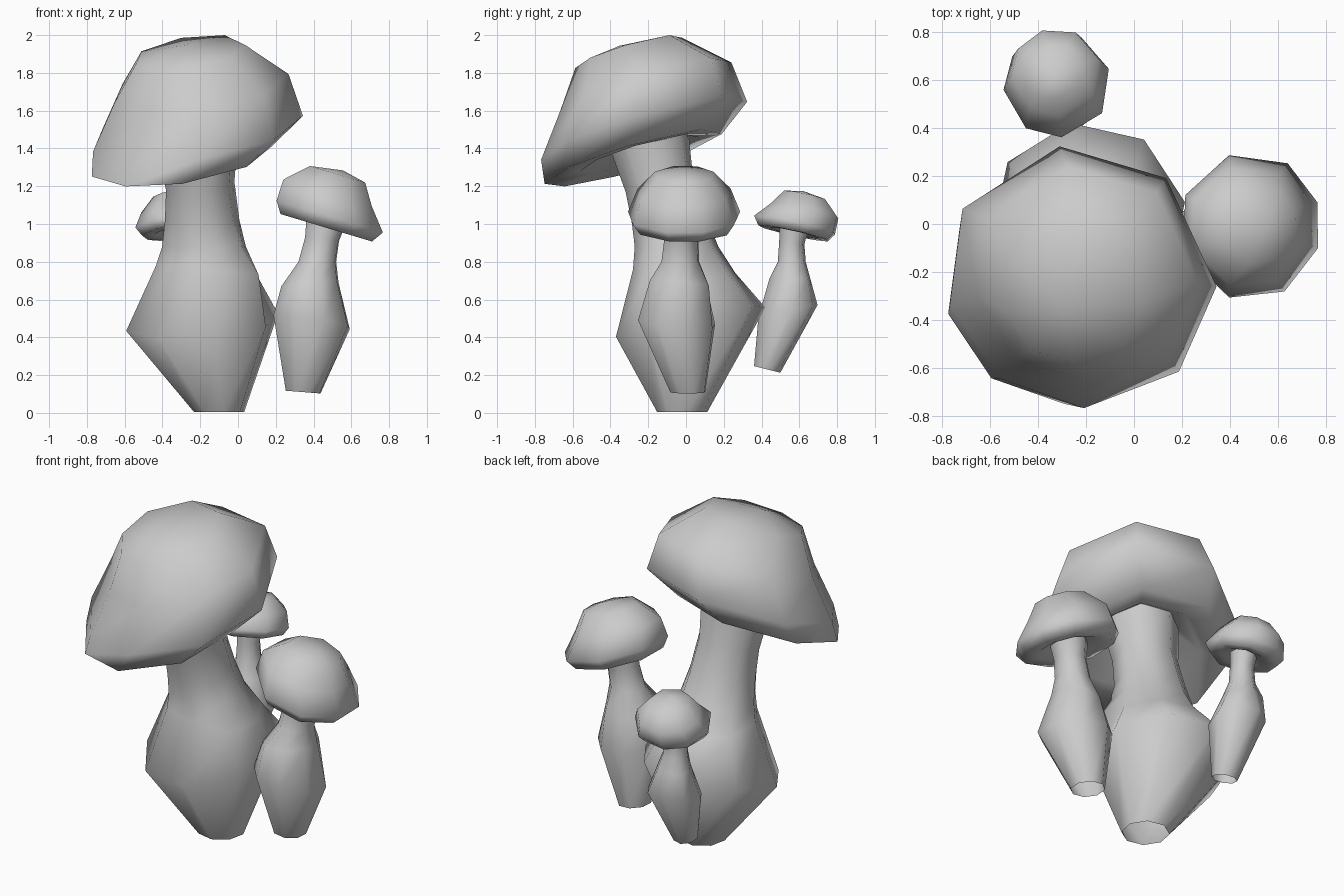
import bpy
import math
from mathutils import Vector

cube = bpy.data.objects.get("Cube")
if cube:
    bpy.data.objects.remove(cube, do_unlink=True)

SIDES = 8
grey = bpy.data.materials.new("plain grey")
grey.use_nodes = True
grey.diffuse_color = (0.6, 0.6, 0.6, 1)
grey.node_tree.nodes["Principled BSDF"].inputs["Base Color"].default_value = (0.6, 0.6, 0.6, 1)


def ring(centre, radius, slope, angles):
    """Points of a polygon lying in a plane with the given x and y slope."""
    normal = Vector((-slope[0], -slope[1], 1)).normalized()
    turn = Vector((0, 0, 1)).rotation_difference(normal)
    points = []
    for degrees in angles:
        a = math.radians(degrees)
        points.append(Vector(centre) + turn @ Vector((radius * math.cos(a), radius * math.sin(a), 0)))
    return points


def loft(name, rings, tip=None):
    """Skin a stack of rings, bottom to top, with an optional closing tip."""
    verts = [p for r in rings for p in r]
    faces = []
    for k in range(len(rings) - 1):
        for i in range(SIDES):
            j = (i + 1) % SIDES
            low, high = k * SIDES, (k + 1) * SIDES
            faces.append((low + i, low + j, high + j, high + i))
    if tip is not None:
        verts.append(tip)
        last = (len(rings) - 1) * SIDES
        faces += [(last + i, last + (i + 1) % SIDES, len(verts) - 1) for i in range(SIDES)]
    mesh = bpy.data.meshes.new(name)
    mesh.from_pydata([tuple(v) for v in verts], [], faces)
    mesh.materials.append(grey)
    obj = bpy.data.objects.new(name, mesh)
    bpy.context.collection.objects.link(obj)
    bpy.ops.object.select_all(action="DESELECT")
    obj.select_set(True)
    bpy.context.view_layer.objects.active = obj
    bpy.ops.object.shade_smooth_by_angle(angle=math.radians(80))


# Cap cross-section from the gills over the rim to the crown:
# radius, height, share of the gill shift, share of the crown shift
CAP = [
    (0.3, -0.08, 0, 0),
    (0.58, -0.19, 0.6, 0),
    (0.86, -0.2, 1, 0),
    (1, 0, 0, 0),
    (0.83, 0.38, 0, 1),
    (0.52, 0.73, 0, 0.5),
]


def cap(name, centre, radius, slope, angles, gill_shift, crown_shift):
    normal = Vector((-slope[0], -slope[1], 1)).normalized()
    centre = Vector(centre)

    def along_plane(shift):
        return Vector((shift[0], shift[1], shift[0] * slope[0] + shift[1] * slope[1]))

    gill, crown = along_plane(gill_shift), along_plane(crown_shift)
    rings = [ring(centre + normal * h * radius + gill * g + crown * c, r * radius, slope, angles)
             for r, h, g, c in CAP]
    loft(name, rings, centre + normal * 0.82 * radius)


def stem(name, sections, phase, bumps):
    """Sections are (centre, radius, slope); bumps push single corners outward."""
    angles = [phase + 360 * i / SIDES for i in range(SIDES)]
    rings = [ring(c, r, s, angles) for c, r, s in sections]
    for k, i, amount in bumps:
        centre = Vector(sections[k][0])
        rings[k][i] += (rings[k][i] - centre).normalized() * amount
    loft(name, rings)


# Large mushroom
stem("large_stem", [
    ((-0.10, -0.02, 0.005), 0.135, (0, 0)),
    ((-0.19, 0.025, 0.48), 0.41, (0.08, 0.21)),
    ((-0.165, -0.01, 0.75), 0.275, (-0.1, -0.05)),
    ((-0.18, -0.05, 0.88), 0.225, (0, 0)),
    ((-0.19, -0.09, 1.02), 0.20, (0, 0.1)),
    ((-0.20, -0.14, 1.20), 0.185, (0.1, 0.2)),
    ((-0.21, -0.20, 1.47), 0.22, (0.15, 0.3)),
], 10, [(2, 7, 0.06), (2, 3, 0.03), (2, 1, 0.02), (3, 7, 0.02)])
cap("large_cap", (-0.22, -0.22, 1.50), 0.57, (0.15, 0.295),
    [-3, 50, 98, 150, 193, 232, 270, 315], (-0.1, -0.09), (0.05, 0.07))

# Medium mushroom, leaning to its left
stem("medium_stem", [
    ((0.345, 0.01, 0.11), 0.097, (-0.08, 0)),
    ((0.39, -0.05, 0.48), 0.215, (-0.15, -0.1)),
    ((0.39, -0.03, 0.68), 0.15, (0.1, -0.1)),
    ((0.42, -0.03, 0.80), 0.105, (0, 0)),
    ((0.445, -0.025, 0.92), 0.095, (-0.1, 0)),
    ((0.47, -0.01, 1.04), 0.115, (-0.3, 0)),
], 18, [(2, 1, 0.02), (2, 4, 0.02), (2, 5, 0.03), (2, 6, 0.02)])
cap("medium_cap", (0.483, -0.01, 1.04), 0.31, (-0.3, 0),
    [-17, 19, 58, 107, 155, 200, 253, 299], (0, 0), (-0.045, 0))

# Small mushroom at the back
stem("small_stem", [
    ((-0.30, 0.43, 0.23), 0.073, (0, -0.25)),
    ((-0.30, 0.54, 0.54), 0.162, (0, 0.2)),
    ((-0.31, 0.56, 0.71), 0.10, (0, 0)),
    ((-0.32, 0.56, 0.80), 0.075, (0, 0)),
    ((-0.32, 0.56, 0.90), 0.068, (0, -0.1)),
    ((-0.32, 0.575, 1.00), 0.08, (0, -0.2)),
], 10, [(2, 3, 0.025), (2, 6, 0.02)])
cap("small_cap", (-0.32, 0.58, 0.995), 0.225, (0.08, -0.22),
    [17, 64, 108, 147, 185, 235, 275, 327], (0, 0), (0, 0.035))
